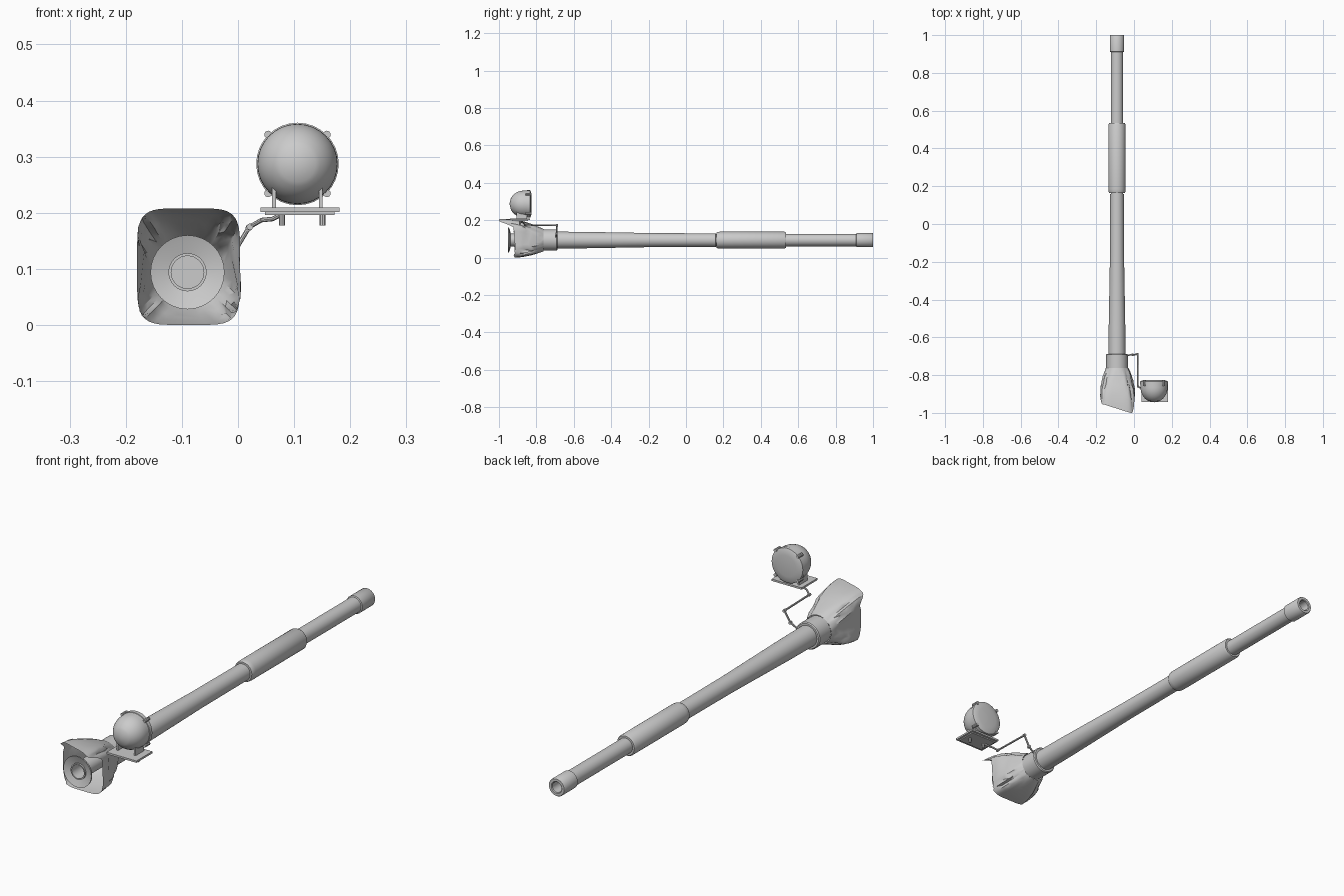
import bpy, bmesh, math, random
from mathutils import Vector

if "Cube" in bpy.data.objects:
    bpy.data.objects.remove(bpy.data.objects["Cube"])

random.seed(4)
BX, BZ = -0.09, 0.094      # barrel axis
LX, LZ = 0.106, 0.287      # lamp axis


def finish(name, bm, smooth=True, recalc=True):
    bmesh.ops.remove_doubles(bm, verts=bm.verts, dist=1e-5)
    if recalc:
        bmesh.ops.recalc_face_normals(bm, faces=bm.faces)
    me = bpy.data.meshes.new(name)
    bm.to_mesh(me)
    bm.free()
    ob = bpy.data.objects.new(name, me)
    bpy.context.collection.objects.link(ob)
    if smooth:
        bpy.ops.object.select_all(action='DESELECT')
        ob.select_set(True)
        bpy.context.view_layer.objects.active = ob
        bpy.ops.object.shade_smooth_by_angle(angle=math.radians(35))
    return ob


def lathe(name, profile, cx, cz, seg=32, closed=False):
    """Spin (radius, y) points about an axis parallel to y."""
    bm = bmesh.new()
    rings = []
    for r, y in profile:
        rings.append([bm.verts.new((cx + r * math.cos(2 * math.pi * i / seg), y,
                                    cz + r * math.sin(2 * math.pi * i / seg)))
                      for i in range(seg)])
    if closed:
        rings.append(rings[0])
    for a, b in zip(rings, rings[1:]):
        for i in range(seg):
            j = (i + 1) % seg
            bm.faces.new((a[i], a[j], b[j], b[i]))
    return finish(name, bm)


def box(name, x0, x1, y0, y1, z0, z1):
    bm = bmesh.new()
    bmesh.ops.create_cube(bm, size=1)
    for v in bm.verts:
        v.co = ((x0 + x1) / 2 + v.co.x * (x1 - x0), (y0 + y1) / 2 + v.co.y * (y1 - y0),
                (z0 + z1) / 2 + v.co.z * (z1 - z0))
    return finish(name, bm, False)


def rod(name, a, b, r, seg=10):
    a, b = Vector(a), Vector(b)
    bm = bmesh.new()
    bmesh.ops.create_cone(bm, cap_ends=True, segments=seg, radius1=r, radius2=r,
                          depth=(b - a).length)
    q = (b - a).to_track_quat('Z', 'Y')
    for v in bm.verts:
        v.co = q @ v.co + (a + b) / 2
    return finish(name, bm)


# Gun tube with bore, fume sleeve and muzzle collar
lathe("barrel", [(0, 0.80), (0.022, 0.80), (0.022, 0.997), (0.025, 1.0), (0.036, 1.0),
                 (0.038, 0.997), (0.038, 0.912), (0.033, 0.910), (0.033, 0.53),
                 (0.033, 0.16), (0.036, 0.159), (0.037, -0.15), (0.044, -0.55),
                 (0.045, -0.69), (0.045, -0.78), (0, -0.78)], BX, BZ)
lathe("fume_sleeve", [(0.03, 0.535), (0.041, 0.535), (0.045, 0.527), (0.045, 0.185),
                      (0.044, 0.17), (0.041, 0.163), (0.03, 0.163)], BX, BZ)
lathe("root_collar", [(0.04, -0.688), (0.053, -0.688), (0.057, -0.692), (0.057, -0.765),
                      (0.04, -0.768)], BX, BZ)

# Breech tube and thin flange behind the cover
lathe("breech_tube", [(0, -0.80), (0.029, -0.80), (0.029, -0.95), (0.034, -0.95),
                      (0.034, -0.77), (0, -0.77)], BX, BZ)
lathe("breech_flange", [(0.034, -0.943), (0.055, -0.949), (0.066, -0.953), (0.066, -0.947),
                        (0.055, -0.942), (0.034, -0.937)], BX, BZ, closed=True)


# Wrinkled canvas cover: round at the collar, boxy and open at the back
def canvas_cover():
    bm = bmesh.new()
    seg, steps, n = 40, 7, 5.0
    fold = [random.uniform(-1, 1) for _ in range(seg)]
    rings = []
    for k in range(steps + 1):
        t = k / steps
        ease = 1 - (1 - t) ** 1.8
        ring = []
        for i in range(seg):
            a = 2 * math.pi * (i + 0.5) / seg
            c, s = math.cos(a), math.sin(a)
            sx = math.copysign(abs(c) ** (2 / n), c)
            sz = math.copysign(abs(s) ** (2 / n), s)
            ex, ez = -0.088 + 0.092 * sx, 0.104 + 0.104 * sz
            # rear edge: long slanted flap on top, shorter elsewhere
            flap = min(max((ez - 0.165) / 0.03, 0), 1)
            edge = -0.918 + 0.005 * fold[i] * (abs(c) > 0.6)
            top = -0.955 - 0.32 * min(max(ex + 0.16, 0), 0.14)
            ye = edge + (top - edge) * flap
            x = BX + 0.06 * c + (ex - BX - 0.06 * c) * ease
            z = BZ + 0.06 * s + (ez - BZ - 0.06 * s) * ease
            y = -0.762 + (ye + 0.762) * t
            side = 1.0 if abs(s) < 0.85 else 0.3
            w = side * math.sin(math.pi * t) * (0.006 * fold[i] + random.uniform(-.003, .003))
            x += w * c
            z = max(z + w * s, 0)
            if 0 < k < steps:
                y += random.uniform(-.006, .006) * side
            ring.append(bm.verts.new((x, max(y, -1), z)))
        rings.append(ring)
    for a, b in zip(rings, rings[1:]):
        for i in range(seg):
            j = (i + 1) % seg
            bm.faces.new((a[i], a[j], b[j], b[i]))
    bmesh.ops.triangulate(bm, faces=bm.faces)
    return finish("canvas_cover", bm)


canvas_cover()

# Searchlight: domed housing, rim and slightly bulged lens
dome = [(0.0, -0.944), (0.032, -0.936)]
for k in range(1, 9):
    a = math.radians(26 + 64 * k / 8)
    dome.append((0.0715 * math.sin(a), -0.866 - 0.078 * math.cos(a)))
dome += [(0.0715, -0.850), (0.0735, -0.849), (0.0735, -0.833), (0.068, -0.830),
         (0.045, -0.827), (0, -0.825)]
lathe("searchlight", dome, LX, LZ)

# Rim clips
for i in range(4):
    a = math.pi / 4 + i * math.pi / 2
    x, z = LX + 0.074 * math.cos(a), LZ + 0.074 * math.sin(a)
    rod(f"rim_clip_{i}", (x, -0.858, z), (x, -0.826, z), 0.007)

# Lamp stand: plates, legs and bolts
box("stand_plate", 0.040, 0.181, -0.942, -0.835, 0.201, 0.209)
box("stand_lower_plate", 0.048, 0.172, -0.930, -0.845, 0.196, 0.201)
for i, s in enumerate((-1, 1)):
    x = LX + s * 0.0415
    box(f"stand_leg_{i}", x - 0.0035, x + 0.0035, -0.905, -0.850, 0.205, 0.246)
    x = 0.1145 + s * 0.036
    rod(f"stand_bolt_{i}", (x, -0.887, 0.177), (x, -0.887, 0.198), 0.0055)

# Bent support rod from the collar to the stand
pts = [(-0.038, -0.695, 0.11), (-0.008, -0.692, 0.128), (0.019, -0.69, 0.173),
       (0.021, -0.86, 0.175), (0.042, -0.872, 0.187), (0.062, -0.878, 0.189),
       (0.079, -0.885, 0.198)]
for i, (a, b) in enumerate(zip(pts, pts[1:])):
    rod(f"support_rod_{i}", a, b, 0.004, 8)
for i, p in enumerate((pts[1], pts[2], pts[3])):
    rod(f"rod_joint_{i}", (p[0], p[1] - 0.006, p[2]), (p[0], p[1] + 0.006, p[2]), 0.006, 8)
